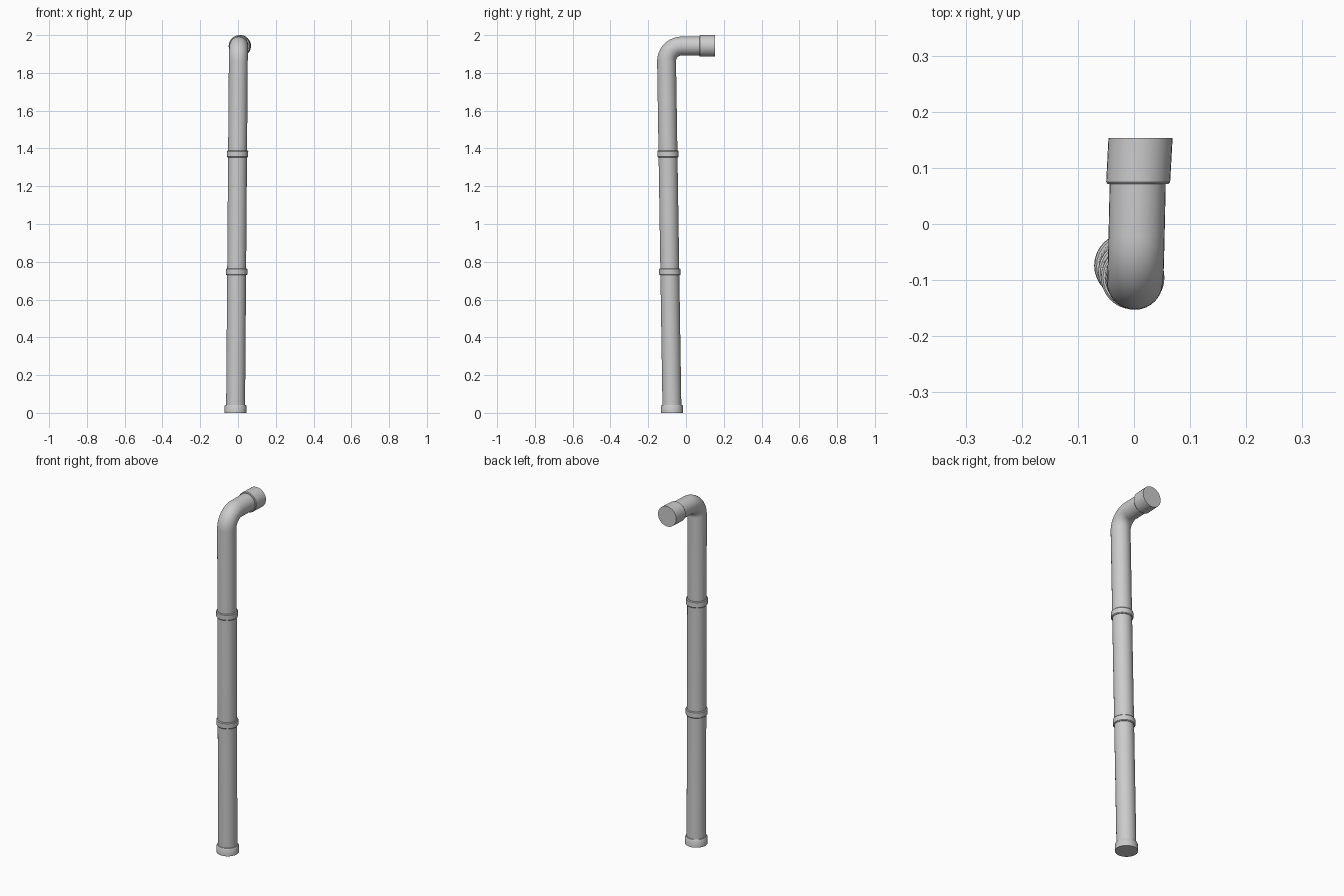
import bpy, bmesh, math
from mathutils import Vector

if "Cube" in bpy.data.objects:
    bpy.data.objects.remove(bpy.data.objects["Cube"])

SIDES = 32
R = 0.05


def sweep(name, sections):
    """Skin circular sections (centre, angle, radius); angle 0 faces up, 90 faces back."""
    bm = bmesh.new()
    loops = []
    for c, ang, r in sections:
        a = math.radians(ang)
        u, v = Vector((1, 0, 0)), Vector((0, math.cos(a), -math.sin(a)))
        loops.append([bm.verts.new(Vector(c) + r * (math.cos(t) * u + math.sin(t) * v))
                      for t in (2 * math.pi * i / SIDES for i in range(SIDES))])
    for a, b in zip(loops, loops[1:]):
        for i in range(SIDES):
            j = (i + 1) % SIDES
            bm.faces.new((a[i], a[j], b[j], b[i]))
    bm.faces.new(loops[0])
    bm.faces.new(loops[-1])
    bmesh.ops.recalc_face_normals(bm, faces=bm.faces)
    me = bpy.data.meshes.new(name)
    bm.to_mesh(me)
    bm.free()
    ob = bpy.data.objects.new(name, me)
    bpy.context.collection.objects.link(ob)
    bpy.ops.object.select_all(action='DESELECT')
    ob.select_set(True)
    bpy.context.view_layer.objects.active = ob
    bpy.ops.object.shade_smooth_by_angle(angle=math.radians(35))
    return ob


def riser(z):
    """Centre of the slightly leaning vertical run at height z."""
    return (-0.013 + 0.0078 * z, -0.074 - 0.0155 * z, z)


def spout(y):
    """Centre of the horizontal run at depth y."""
    return (0.005 + 0.022 * y, y, 1.942 + 0.012 * y)


# Main pipe: vertical run, elbow, horizontal run
B = 0.08
zb = 1.942 - B
x0, y0, _ = riser(zb)
path = [(riser(0.01), 0, R), (riser(zb), 0, R)]
for k in range(1, 13):
    a = math.radians(90 * k / 12)
    path.append(((x0 + 0.003 * k / 12, y0 + B * (1 - math.cos(a)), zb + B * math.sin(a)),
                 90 * k / 12, R))
path.append((spout(0.10), 90, R))
sweep("bent_pipe", path)

# Joint rings around the vertical run
for name, z in (("lower_joint_ring", 0.729), ("upper_joint_ring", 1.353)):
    sweep(name, [(riser(z), 0, R), (riser(z), 0, 0.053), (riser(z + 0.004), 0, 0.0565),
                 (riser(z + 0.032), 0, 0.0565), (riser(z + 0.036), 0, 0.053),
                 (riser(z + 0.036), 0, R)])

# Bottom collar
sweep("bottom_collar", [(riser(0), 0, 0.058), (riser(0.038), 0, 0.0575),
                        (riser(0.043), 0, 0.054), (riser(0.043), 0, R)])

# Outlet collar at the top
ends = [(0.071, R), (0.071, 0.054), (0.075, 0.057), (0.1535, 0.0572)]
sweep("outlet_collar", [((0.0073 + 0.053 * (y - 0.072), y, 1.942 + 0.006 * y), 90, r)
                        for y, r in ends])
